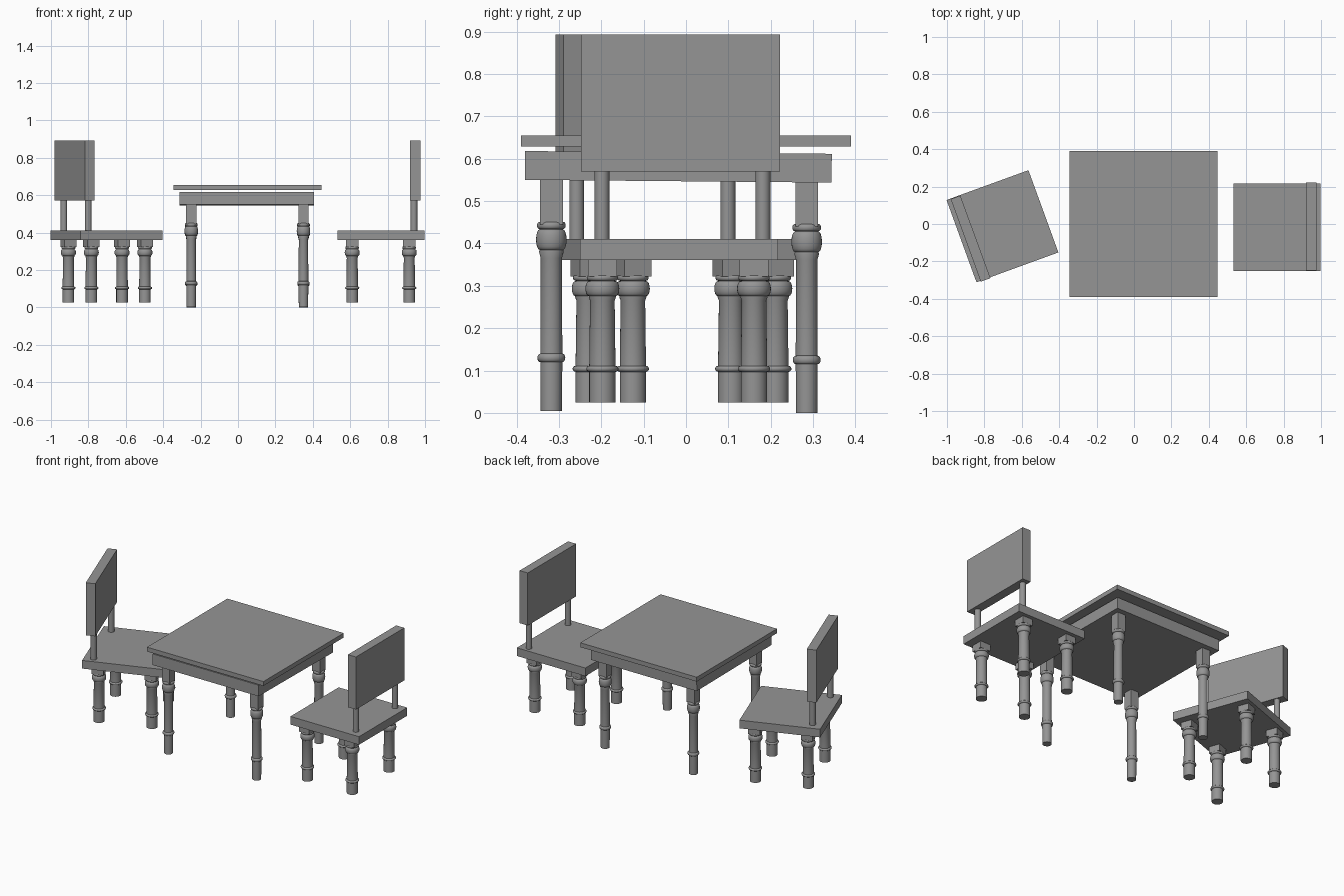
import bpy
import bmesh
import math
from mathutils import Matrix, Vector

if "Cube" in bpy.data.objects:
    bpy.data.objects.remove(bpy.data.objects["Cube"], do_unlink=True)

grey = bpy.data.materials.new("plain_grey")
grey.use_nodes = True
GREY = (0.3, 0.3, 0.3, 1)
grey.diffuse_color = GREY
grey.node_tree.nodes["Principled BSDF"].inputs["Base Color"].default_value = GREY


def finish(bm, name, place, smooth=False):
    mesh = bpy.data.meshes.new(name)
    bmesh.ops.recalc_face_normals(bm, faces=bm.faces[:])
    bm.to_mesh(mesh)
    bm.free()
    mesh.materials.append(grey)
    obj = bpy.data.objects.new(name, mesh)
    obj.matrix_world = place
    bpy.context.collection.objects.link(obj)
    if smooth:
        bpy.ops.object.select_all(action='DESELECT')
        obj.select_set(True)
        bpy.context.view_layer.objects.active = obj
        bpy.ops.object.shade_smooth_by_angle(angle=math.radians(40))
    return obj


def add_box(bm, center, size):
    m = Matrix.Translation(center) @ Matrix.Diagonal((*size, 1))
    bmesh.ops.create_cube(bm, size=1, matrix=m)


def box(name, center, size, place):
    bm = bmesh.new()
    add_box(bm, center, size)
    return finish(bm, name, place)


def lathe(bm, profile, x, y, sides=32):
    """Closed turned solid from (radius, height) pairs."""
    rings = []
    for r, z in profile:
        rings.append([bm.verts.new((x + r * math.cos(a), y + r * math.sin(a), z))
                      for a in (2 * math.pi * i / sides for i in range(sides))])
    for low, high in zip(rings, rings[1:]):
        for i in range(sides):
            j = (i + 1) % sides
            bm.faces.new((low[i], low[j], high[j], high[i]))
    bm.faces.new(rings[0][::-1])
    bm.faces.new(rings[-1])


def bead(core, bulge, low, high, steps=8):
    """Rounded ring on a turned leg."""
    mid, half = (low + high) / 2, (high - low) / 2
    return [(core + (bulge - core) * math.sin(t), mid - half * math.cos(t))
            for t in (math.pi * i / steps for i in range(steps + 1))]


def leg(name, x, y, profile, block_half, block_low, block_high, place):
    bm = bmesh.new()
    lathe(bm, profile, x, y)
    add_box(bm, (x, y, (block_low + block_high) / 2),
            (2 * block_half, 2 * block_half, block_high - block_low))
    return finish(bm, name, place, smooth=True)


# Table: thin top, solid apron tilted very slightly, four turned legs
table = Matrix.Translation((0.05, 0, 0))
box("table_top", (0, 0, 0.642), (0.792, 0.78, 0.027), table)
tilt = table @ Matrix.Translation((-0.004, -0.018, 0.581)) @ Matrix.Rotation(-0.009, 4, 'X')
box("table_apron", (0, 0, 0), (0.72, 0.724, 0.068), tilt)

table_profile = ([(0.025, 0)] + bead(0.026, 0.033, 0.115, 0.135)
                 + [(0.025, 0.36), (0.029, 0.375)] + bead(0.028, 0.036, 0.38, 0.428)
                 + bead(0.028, 0.034, 0.429, 0.446))
for side, x in (("right", -0.30), ("left", 0.30)):
    for end, y, lift in (("front", -0.318, 0.005), ("back", 0.285, 0)):
        leg("table_leg_%s_%s" % (end, side), x, y, table_profile, 0.027, 0.44, 0.56,
            table @ Matrix.Translation((0, 0, lift)))

# Chairs: backrest towards local +x
chair_profile = ([(0.031, 0.025)] + bead(0.031, 0.038, 0.097, 0.111)
                 + [(0.029, 0.265), (0.032, 0.273)] + bead(0.032, 0.04, 0.276, 0.311)
                 + bead(0.031, 0.037, 0.312, 0.326))


def chair(label, place):
    box(label + "_seat", (0.002, -0.004, 0.386), (0.466, 0.468, 0.05), place)
    box(label + "_backrest", (0.185, 0, 0.732), (0.055, 0.47, 0.323), place)
    for end, s in (("near", -1), ("far", 1)):
        bm = bmesh.new()
        lathe(bm, [(0.0175, 0.4), (0.0175, 0.58)], 0.178, 0.004 + 0.19 * s)
        finish(bm, "%s_post_%s" % (label, end), place, smooth=True)
        for part, x in (("front", -0.1525), ("back", 0.1525)):
            leg("%s_leg_%s_%s" % (label, part, end), x, -0.006 + 0.179 * s,
                chair_profile, 0.034, 0.322, 0.365, place)


chair("left_chair", Matrix.Translation((0.763, -0.0125, 0)))
chair("right_chair", Matrix.Translation((-0.70, -0.015, 0))
      @ Matrix.Rotation(math.radians(200), 4, 'Z'))
